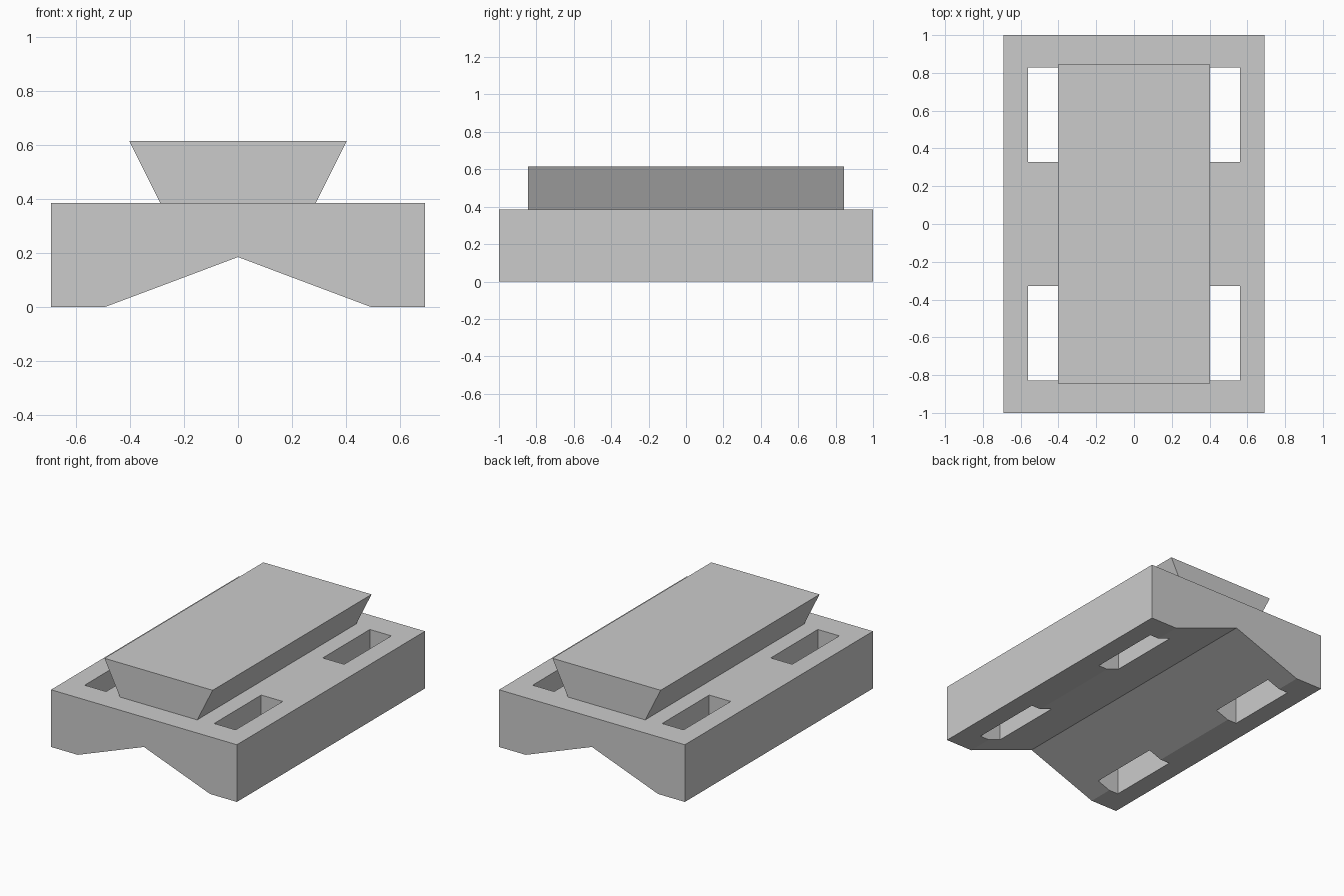
import bpy
import bmesh

old = bpy.data.objects.get("Cube")
if old:
    bpy.data.objects.remove(old, do_unlink=True)

grey = bpy.data.materials.new("plain grey")
grey.use_nodes = True
colour = (0.6, 0.6, 0.6, 1)
grey.diffuse_color = colour
grey.node_tree.nodes["Principled BSDF"].inputs["Base Color"].default_value = colour


def extrude_profile(name, points, y0, y1):
    """Prism with an x-z outline, running from y0 to y1."""
    bm = bmesh.new()
    face = bm.faces.new([bm.verts.new((x, y0, z)) for x, z in points])
    new = bmesh.ops.extrude_face_region(bm, geom=[face])["geom"]
    verts = [g for g in new if isinstance(g, bmesh.types.BMVert)]
    bmesh.ops.translate(bm, verts=verts, vec=(0, y1 - y0, 0))
    bmesh.ops.recalc_face_normals(bm, faces=bm.faces[:])
    mesh = bpy.data.meshes.new(name)
    bm.to_mesh(mesh)
    bm.free()
    mesh.materials.append(grey)
    obj = bpy.data.objects.new(name, mesh)
    bpy.context.collection.objects.link(obj)
    return obj


def mirrored(half):
    """Complete a right-hand outline with its mirror image."""
    return half + [(-x, z) for x, z in reversed(half) if x]


# Base block with a V groove along the underside
base = extrude_profile("base_block", mirrored(
    [(0, 0.185), (0.493, 0), (0.692, 0), (0.692, 0.385)]), -1, 1)

# Four slots through the base
for sx in (-1, 1):
    for sy in (-1, 1):
        xs = sorted((sx * 0.402, sx * 0.562))
        ys = sorted((sy * 0.327, sy * 0.828))
        outline = [(xs[0], -0.1), (xs[1], -0.1), (xs[1], 0.5), (xs[0], 0.5)]
        cutter = extrude_profile("slot_cutter", outline, *ys)
        cutter.hide_render = True
        cut = base.modifiers.new("slot", "BOOLEAN")
        cut.operation = "DIFFERENCE"
        cut.solver = "EXACT"
        cut.object = cutter
        bpy.context.view_layer.objects.active = base
        bpy.ops.object.modifier_apply(modifier=cut.name)
        bpy.data.objects.remove(cutter, do_unlink=True)

# Dovetail rail on top, wider at its upper face
extrude_profile("dovetail_rail", mirrored(
    [(0.288, 0.385), (0.403, 0.615)]), -0.845, 0.845)
